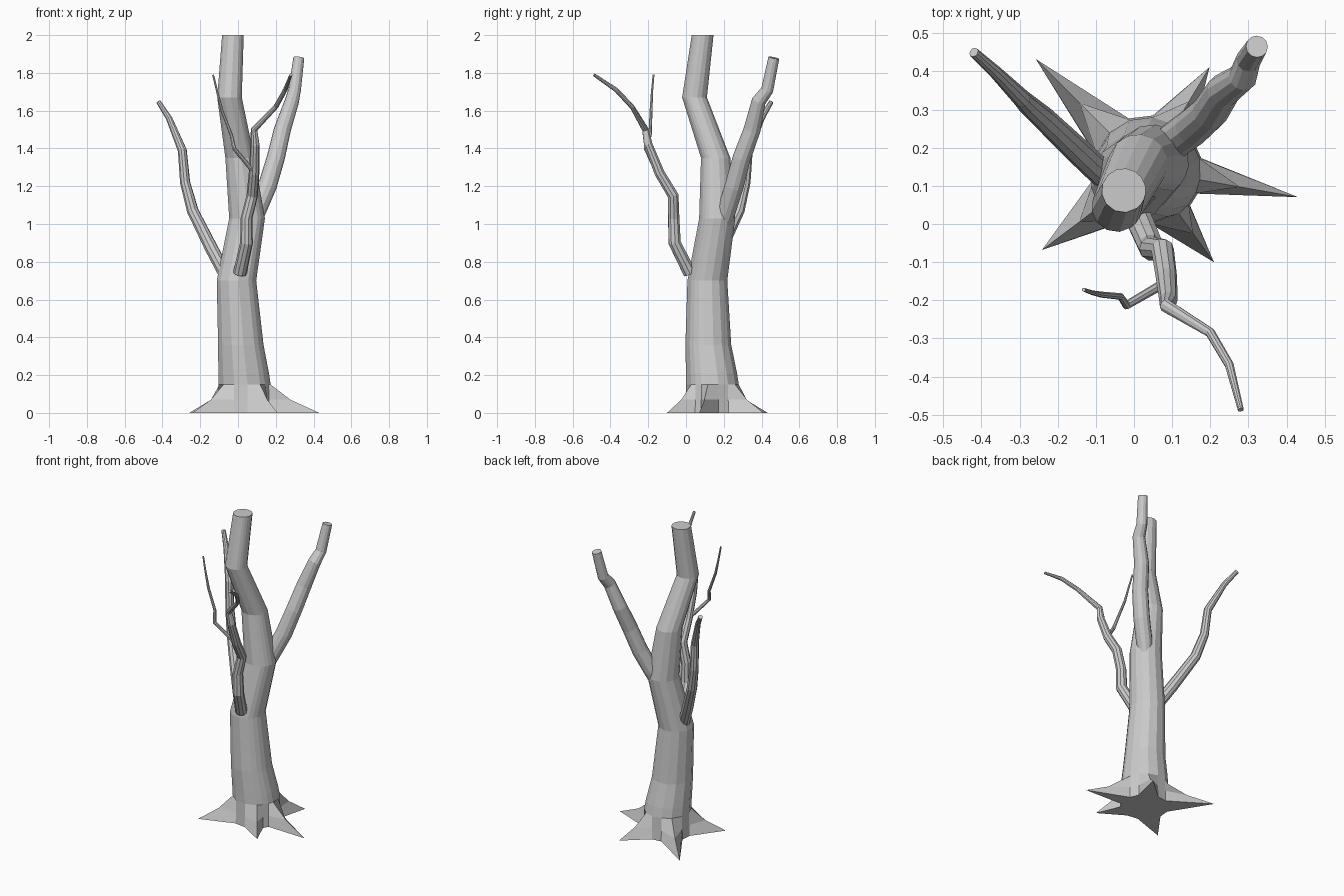
import bpy, bmesh
from math import radians, sin, cos, pi
from mathutils import Vector

cube = bpy.data.objects.get("Cube")
if cube:
    bpy.data.objects.remove(cube)

bark = bpy.data.materials.new("grey_bark")
bark.use_nodes = True
GREY = (0.6, 0.6, 0.6, 1)
bark.diffuse_color = GREY
bark.node_tree.nodes["Principled BSDF"].inputs["Base Color"].default_value = GREY


def loft(name, rings):
    """Skin a stack of point rings and close both ends."""
    bm = bmesh.new()
    loops = [[bm.verts.new(p) for p in ring] for ring in rings]
    n = len(loops[0])
    for a, b in zip(loops, loops[1:]):
        for i in range(n):
            j = (i + 1) % n
            bm.faces.new((a[i], a[j], b[j], b[i]))
    caps = [bm.faces.new(loops[0][::-1]), bm.faces.new(loops[-1])]
    bmesh.ops.triangulate(bm, faces=caps)
    bmesh.ops.recalc_face_normals(bm, faces=bm.faces)
    mesh = bpy.data.meshes.new(name)
    bm.to_mesh(mesh)
    bm.free()
    mesh.materials.append(bark)
    obj = bpy.data.objects.new(name, mesh)
    bpy.context.collection.objects.link(obj)
    return obj


def branch(name, path, sides=10):
    """Tapered limb along (x, y, z, radius) points, mitred at each bend."""
    pts = [Vector(p[:3]) for p in path]
    rings = []
    side = Vector((1, 0, 0))
    for i, p in enumerate(pts):
        before = (p - pts[max(i - 1, 0)]).normalized()
        after = (pts[min(i + 1, len(pts) - 1)] - p).normalized()
        along = (before + after).normalized()
        side = (side - along * side.dot(along)).normalized()
        other = along.cross(side)
        r = path[i][3]
        rings.append([p + r * (cos(t) * side + sin(t) * other)
                      for t in (2 * pi * k / sides for k in range(sides))])
    return loft(name, rings)


# Trunk with five pointed roots; each root tip owns one column of vertices
base = Vector((0.035, 0.14, 0))
tips = [(0.21, -0.10), (0.43, 0.07), (0.2, 0.41), (-0.26, 0.43), (-0.24, -0.07)]
spokes = [Vector((x, y, 0)) - base for x, y in tips]
angles = [radians(a) for a in (-54, -10, 59, 135, 217, 306)]
columns = []
for k, spoke in enumerate(spokes):
    for step in range(3):
        angle = angles[k] + (angles[k + 1] - angles[k]) * step / 3
        columns.append((angle, spoke.length if step == 0 else None))


def trunk_ring(x, y, z, r, flare=0):
    return [Vector((x + cos(a) * d, y + sin(a) * d, z))
            for a, d in ((a, r + flare * (tip - r) if tip else r)
                         for a, tip in columns)]


loft("trunk", [
    trunk_ring(0.035, 0.14, 0, 0.145, 1),
    trunk_ring(0.035, 0.14, 0.07, 0.142, 0.4),
    trunk_ring(0.035, 0.14, 0.15, 0.14),
    trunk_ring(0.03, 0.135, 0.21, 0.136),
    trunk_ring(0.015, 0.118, 0.36, 0.122),
    trunk_ring(-0.008, 0.113, 0.7, 0.106),
    trunk_ring(0.048, 0.165, 1.03, 0.096),
    trunk_ring(0.01, 0.157, 1.35, 0.078),
    trunk_ring(-0.045, 0.045, 1.67, 0.066),
    trunk_ring(-0.027, 0.088, 2, 0.058),
])

# Thick limb at the back
branch("back_branch", [
    (0.07, 0.19, 0.98, 0.04), (0.1, 0.215, 1.07, 0.049), (0.155, 0.255, 1.2, 0.05),
    (0.2, 0.295, 1.35, 0.048), (0.235, 0.35, 1.5, 0.045), (0.285, 0.385, 1.65, 0.038),
    (0.3, 0.43, 1.71, 0.033), (0.322, 0.465, 1.88, 0.029)], 12)

# Slim limb on the side
branch("side_branch", [
    (-0.06, 0.11, 0.72, 0.036), (-0.14, 0.185, 0.87, 0.035), (-0.24, 0.28, 1.07, 0.031),
    (-0.28, 0.315, 1.22, 0.027), (-0.295, 0.33, 1.39, 0.024),
    (-0.365, 0.4, 1.56, 0.017), (-0.42, 0.45, 1.645, 0.013)])

# Crooked limb at the front and the twig it carries
branch("front_branch", [
    (0.01, 0.02, 0.74, 0.036), (0.045, -0.06, 0.9, 0.034), (0.045, -0.065, 1.03, 0.031),
    (0.075, -0.068, 1.15, 0.03), (0.085, -0.14, 1.27, 0.028), (0.09, -0.2, 1.42, 0.024),
    (0.085, -0.215, 1.5, 0.018), (0.2, -0.285, 1.62, 0.013),
    (0.25, -0.37, 1.71, 0.012), (0.28, -0.487, 1.79, 0.008)])
branch("front_twig", [
    (0.08, -0.155, 1.28, 0.013), (-0.02, -0.213, 1.4, 0.011), (-0.035, -0.19, 1.47, 0.009),
    (-0.085, -0.185, 1.6, 0.008), (-0.11, -0.18, 1.7, 0.006), (-0.132, -0.172, 1.79, 0.005)], 8)
